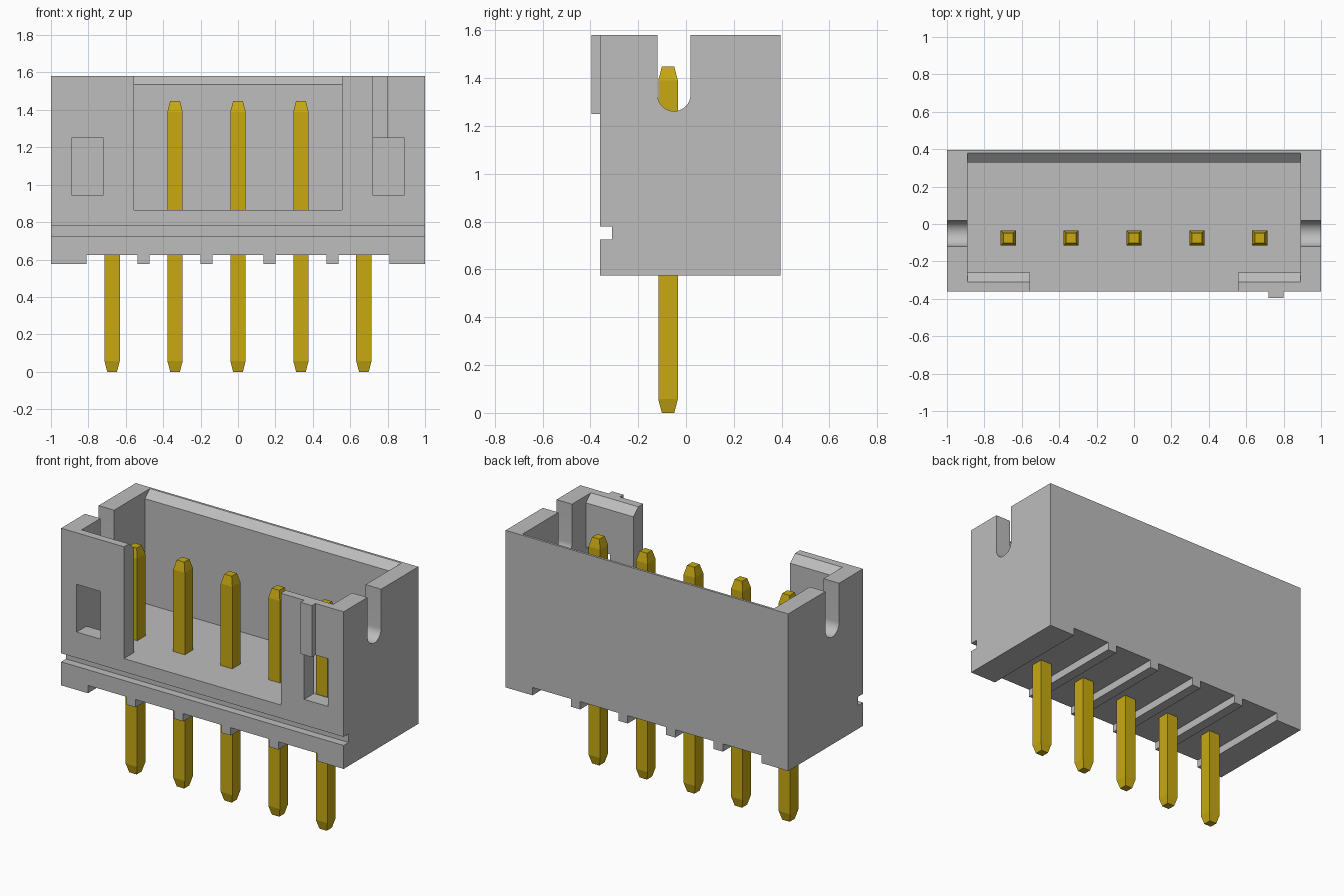
import bpy, bmesh, math
from mathutils import Vector

cube = bpy.data.objects.get("Cube")
if cube:
    bpy.data.objects.remove(cube, do_unlink=True)


def material(name, color):
    m = bpy.data.materials.new(name)
    m.use_nodes = True
    m.diffuse_color = color
    m.node_tree.nodes["Principled BSDF"].inputs["Base Color"].default_value = color
    return m


grey = material("grey plastic", (0.51, 0.51, 0.51, 1))
gold = material("gold metal", (0.58, 0.40, 0.006, 1))


def finish(name, bm, mat):
    bmesh.ops.recalc_face_normals(bm, faces=bm.faces)
    mesh = bpy.data.meshes.new(name)
    bm.to_mesh(mesh)
    bm.free()
    mesh.materials.append(mat)
    obj = bpy.data.objects.new(name, mesh)
    bpy.context.collection.objects.link(obj)
    return obj


def prism(name, profile, half_length):
    """Extrude a (y, z) profile along x, centred."""
    bm = bmesh.new()
    face = bm.faces.new([bm.verts.new((-half_length, y, z)) for y, z in profile])
    ext = bmesh.ops.extrude_face_region(bm, geom=[face])
    verts = [v for v in ext["geom"] if isinstance(v, bmesh.types.BMVert)]
    bmesh.ops.translate(bm, verts=verts, vec=(2 * half_length, 0, 0))
    return finish(name, bm, grey)


def box(name, lo, hi):
    bm = bmesh.new()
    bmesh.ops.create_cube(bm, size=1)
    lo, hi = Vector(lo), Vector(hi)
    for v in bm.verts:
        v.co = (lo + hi) / 2 + v.co * (hi - lo)
    return finish(name, bm, grey)


def cut(target, cutter):
    cutter.hide_render = True
    mod = target.modifiers.new("cut", "BOOLEAN")
    mod.operation = "DIFFERENCE"
    mod.solver = "EXACT"
    mod.object = cutter
    bpy.context.view_layer.objects.active = target
    bpy.ops.object.modifier_apply(modifier=mod.name)
    bpy.data.objects.remove(cutter, do_unlink=True)


FRONT, BACK, BASE, TOP, FLOOR = -0.36, 0.395, 0.575, 1.58, 0.865
PITCH, PIN_Y = 0.3365, -0.075

# Housing block with the long groove in its front
housing = prism("housing", [
    (FRONT, BASE), (BACK, BASE), (BACK, TOP), (FRONT, TOP),
    (FRONT, 0.78), (-0.31, 0.78), (-0.31, 0.725), (FRONT, 0.725)], 1.0)

# Cavity with chamfered front and back rims
cut(housing, prism("cavity_cutter", [
    (-0.26, FLOOR), (0.33, FLOOR), (0.33, 1.535), (0.38, TOP),
    (0.38, 1.7), (-0.31, 1.7), (-0.31, TOP), (-0.26, 1.535)], 0.89))

# Wide front opening
cut(housing, box("opening_cutter", (-0.555, -0.5, FLOOR), (0.555, -0.2, 1.7)))

# Front latch windows
for s in (-1, 1):
    a, b = sorted((s * 0.72, s * 0.89))
    cut(housing, box("window_cutter", (a, -0.5, 0.945), (b, -0.2, 1.25)))

# Round-bottomed slots in both end walls
R, SY, SZ = 0.069, -0.05, 1.331
arc = [(SY + R * math.cos(t), SZ + R * math.sin(t))
       for t in (math.pi + math.pi * i / 20 for i in range(21))]
cut(housing, prism("slot_cutter", arc + [(SY + R, 1.7), (SY - R, 1.7)], 1.1))

# Channels under the base, leaving ribs between pins and feet at the ends
edge, rib = 0.81, 0.0325
for i in range(-2, 3):
    a = -edge if i == -2 else (i - 0.5) * PITCH + rib
    b = edge if i == 2 else (i + 0.5) * PITCH - rib
    cut(housing, box("channel_cutter", (a, -0.5, 0.5), (b, 0.5, 0.625)))

bpy.ops.object.select_all(action="DESELECT")
housing.select_set(True)
bpy.context.view_layer.objects.active = housing
bpy.ops.object.shade_smooth_by_angle(angle=math.radians(25))

# Small key rib on the front face
box("key_rib", (0.72, -0.396, 1.25), (0.80, FRONT + 0.01, TOP))


# Square pins with tapered tips
def pin(name, x):
    bm = bmesh.new()
    rings = []
    for z, r in ((0, 0.026), (0.058, 0.041), (1.39, 0.041), (1.448, 0.026)):
        rings.append([bm.verts.new((x + sx * r, PIN_Y + sy * r, z))
                      for sx, sy in ((-1, -1), (1, -1), (1, 1), (-1, 1))])
    for low, high in zip(rings, rings[1:]):
        for k in range(4):
            n = (k + 1) % 4
            bm.faces.new((low[k], low[n], high[n], high[k]))
    bm.faces.new(rings[0])
    bm.faces.new(rings[-1])
    return finish(name, bm, gold)


for i in range(-2, 3):
    pin(f"pin_{i + 3}", i * PITCH)
